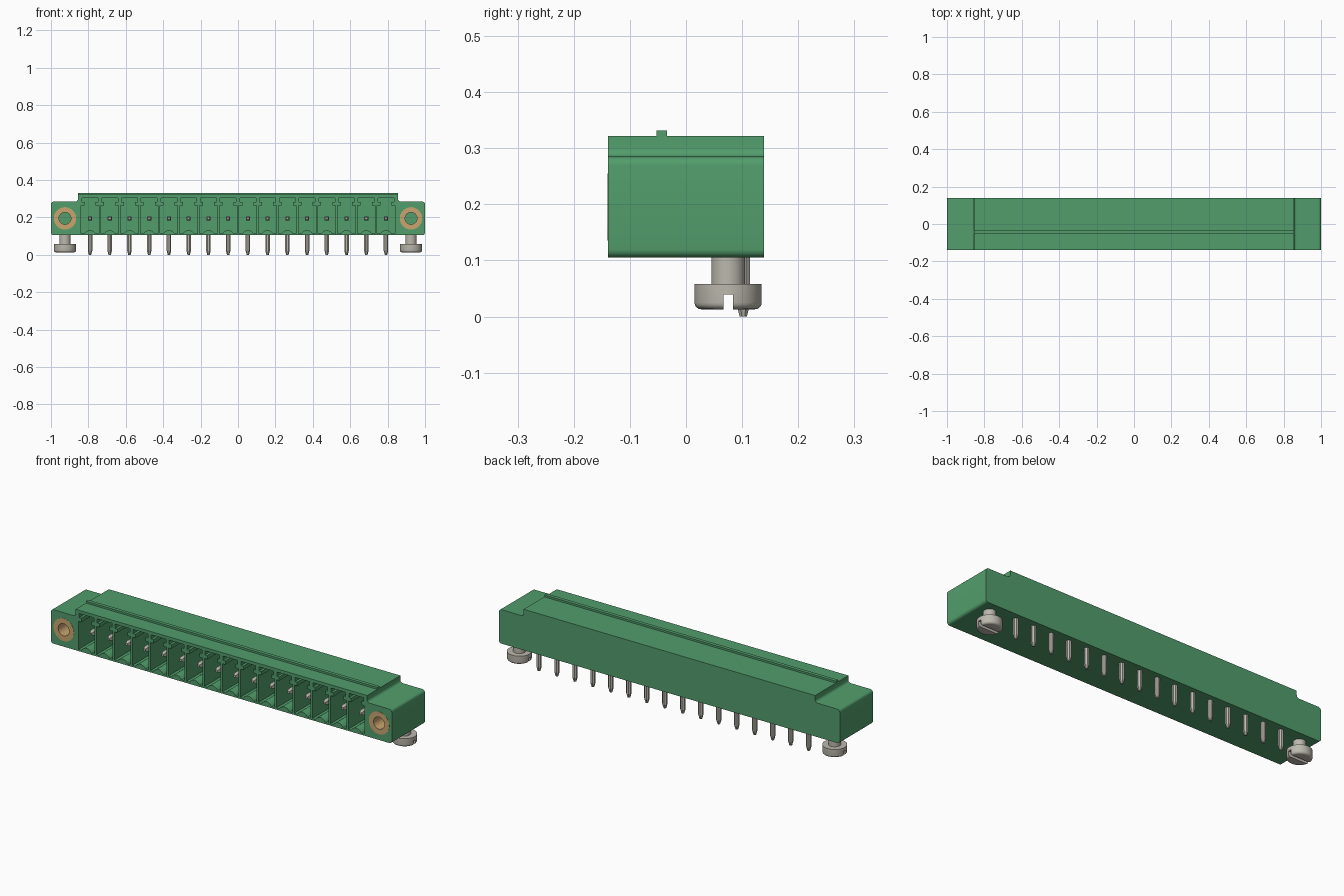
import bpy, bmesh, math
from mathutils import Matrix

if "Cube" in bpy.data.objects:
    bpy.data.objects.remove(bpy.data.objects["Cube"], do_unlink=True)

PITCH, COUNT = 0.1055, 16
FRONT, BACK = -0.139, 0.139
BASE, FLANGE, TOP = 0.105, 0.285, 0.322
SCREW_X, AXIS_Z, PIN_Y = 0.925, 0.195, 0.102
PIN_XS = [(i - (COUNT - 1) / 2) * PITCH for i in range(COUNT)]


def material(name, rgb, metal=0.0):
    m = bpy.data.materials.new(name)
    m.use_nodes = True
    m.diffuse_color = (*rgb, 1)
    bsdf = m.node_tree.nodes["Principled BSDF"]
    bsdf.inputs["Base Color"].default_value = (*rgb, 1)
    bsdf.inputs["Roughness"].default_value = 0.5
    return m


GREEN = material("green plastic", (0.085, 0.34, 0.15))
STEEL = material("tinned metal", (0.50, 0.48, 0.42))
BRASS = material("brass", (0.58, 0.38, 0.16))


def finish(name, bm, mat, smooth=True):
    bmesh.ops.recalc_face_normals(bm, faces=bm.faces)
    me = bpy.data.meshes.new(name)
    bm.to_mesh(me)
    bm.free()
    me.materials.append(mat)
    ob = bpy.data.objects.new(name, me)
    bpy.context.collection.objects.link(ob)
    if smooth:
        bpy.ops.object.select_all(action='DESELECT')
        ob.select_set(True)
        bpy.context.view_layer.objects.active = ob
        bpy.ops.object.shade_smooth_by_angle(angle=math.radians(35))
    return ob


def extrude_y(bm, pts, y0, y1):
    """Prism with an x-z outline between two depths."""
    a = [bm.verts.new((x, y0, z)) for x, z in pts]
    b = [bm.verts.new((x, y1, z)) for x, z in pts]
    bm.faces.new(a)
    bm.faces.new(b)
    for i in range(len(pts)):
        j = (i + 1) % len(pts)
        bm.faces.new((a[i], a[j], b[j], b[i]))


def lathe(bm, profile, matrix, seg=32, closed=False):
    """Spin (radius, height) points round local z."""
    rings = []
    for r, h in profile:
        if r == 0:
            rings.append([bm.verts.new(matrix @ Matrix.Translation((0, 0, h)).translation)])
        else:
            rings.append([bm.verts.new(matrix @ Matrix.Translation(
                (r * math.cos(t), r * math.sin(t), h)).translation)
                for t in (2 * math.pi * (k + 0.5) / seg for k in range(seg))])
    pairs = list(zip(rings, rings[1:] + rings[:1])) if closed else list(zip(rings, rings[1:]))
    for a, b in pairs:
        for k in range(seg):
            n = (k + 1) % seg
            q = [a[k % len(a)], a[n % len(a)], b[n % len(b)], b[k % len(b)]]
            bm.faces.new(list(dict.fromkeys(q)))


def arc(cx, cz, r, a0, a1, n=5):
    return [(cx + r * math.cos(math.radians(a0 + (a1 - a0) * i / n)),
             cz + r * math.sin(math.radians(a0 + (a1 - a0) * i / n))) for i in range(n + 1)]


def cut(ob, cutter):
    """Subtract the cutter and bake the result."""
    mod = ob.modifiers.new("cut", 'BOOLEAN')
    mod.operation, mod.solver, mod.object = 'DIFFERENCE', 'EXACT', cutter
    bpy.context.view_layer.update()
    me = bpy.data.meshes.new_from_object(ob.evaluated_get(bpy.context.evaluated_depsgraph_get()))
    ob.modifiers.clear()
    ob.data = me
    bpy.data.objects.remove(cutter, do_unlink=True)


def along_y(x, z):
    return Matrix.Translation((x, FRONT, z)) @ Matrix.Rotation(-math.pi / 2, 4, 'X')


# Housing: raised middle between two rounded mounting flanges
half = (arc(0.985, BASE + 0.015, 0.015, -90, 0) + arc(0.985, FLANGE - 0.015, 0.015, 0, 90)
        + arc(0.870, FLANGE + 0.015, 0.015, 270, 180) + [(0.855, TOP)])
bm = bmesh.new()
extrude_y(bm, half + [(-x, z) for x, z in reversed(half)], FRONT, BACK)
housing = finish("housing", bm, GREEN, False)

# Contact chambers with keyed tops and arched floors, plus flange bores
bm = bmesh.new()
side = [(0.047, 0.114), (0.047, 0.263), (0.030, 0.263), (0.030, 0.283),
        (0.043, 0.283), (0.043, 0.305)]
floor = [(-0.030, 0.114)] + arc(0, 0.100, 0.032, 150, 30, 8)[1:-1] + [(0.030, 0.114)]
chamber = floor + side + [(-x, z) for x, z in reversed(side)]
for px in PIN_XS:
    extrude_y(bm, [(px + x, z) for x, z in chamber], FRONT - 0.05, 0.065)
for s in (-1, 1):
    lathe(bm, [(0, -0.05), (0.060, -0.05), (0.060, 0.19), (0, 0.19)], along_y(s * SCREW_X, AXIS_Z))
cutter = finish("housing_cutter", bm, GREEN, False)
cutter.hide_render = True
cut(housing, cutter)
bpy.context.view_layer.objects.active = housing
housing.select_set(True)
bpy.ops.object.shade_smooth_by_angle(angle=math.radians(30))

# Ridge along the top
bm = bmesh.new()
extrude_y(bm, [(-0.855, TOP - 0.004), (0.855, TOP - 0.004), (0.855, 0.332), (-0.855, 0.332)],
          -0.053, -0.034)
finish("top_ridge", bm, GREEN, False)

for s, label in ((-1, "right"), (1, "left")):
    # Threaded insert sleeve
    bm = bmesh.new()
    lathe(bm, [(0.060, -0.001), (0.060, 0.188), (0.032, 0.188), (0.032, -0.001)],
          along_y(s * SCREW_X, AXIS_Z), closed=True)
    finish(label + "_insert", bm, BRASS)

    # Mounting screw with a rounded, slotted head
    bm = bmesh.new()
    head = arc(0.048, 0.025, 0.012, 270, 360)
    lathe(bm, [(0, 0.013)] + head + [(0.060, 0.058), (0.030, 0.058), (0.030, 0.110), (0, 0.110)],
          Matrix.Translation((s * SCREW_X, 0.075, 0)), 40)
    screw = finish(label + "_screw", bm, STEEL, False)
    bm = bmesh.new()
    bmesh.ops.create_cube(bm, size=1, matrix=Matrix.Translation((s * SCREW_X, 0.075, 0.018))
                          @ Matrix.Diagonal((0.2, 0.017, 0.042, 1)))
    slot = finish("slot_cutter", bm, STEEL, False)
    slot.hide_render = True
    cut(screw, slot)
    bpy.context.view_layer.objects.active = screw
    screw.select_set(True)
    bpy.ops.object.shade_smooth_by_angle(angle=math.radians(35))

# Contacts: square mating pin and tapered solder tail
for i, px in enumerate(PIN_XS):
    bm = bmesh.new()
    r = 0.011 * math.sqrt(2)
    lathe(bm, [(0, 0.035), (r * 0.5, 0.035), (r, 0.05), (r, 0.21), (0, 0.21)],
          along_y(px, AXIS_Z), 4)
    lathe(bm, [(0, 0), (0.007, 0), (0.013, 0.022), (0.013, 0.110), (0, 0.110)],
          Matrix.Translation((px, PIN_Y, 0)), 8)
    finish(f"contact_{i + 1}", bm, STEEL, False)
